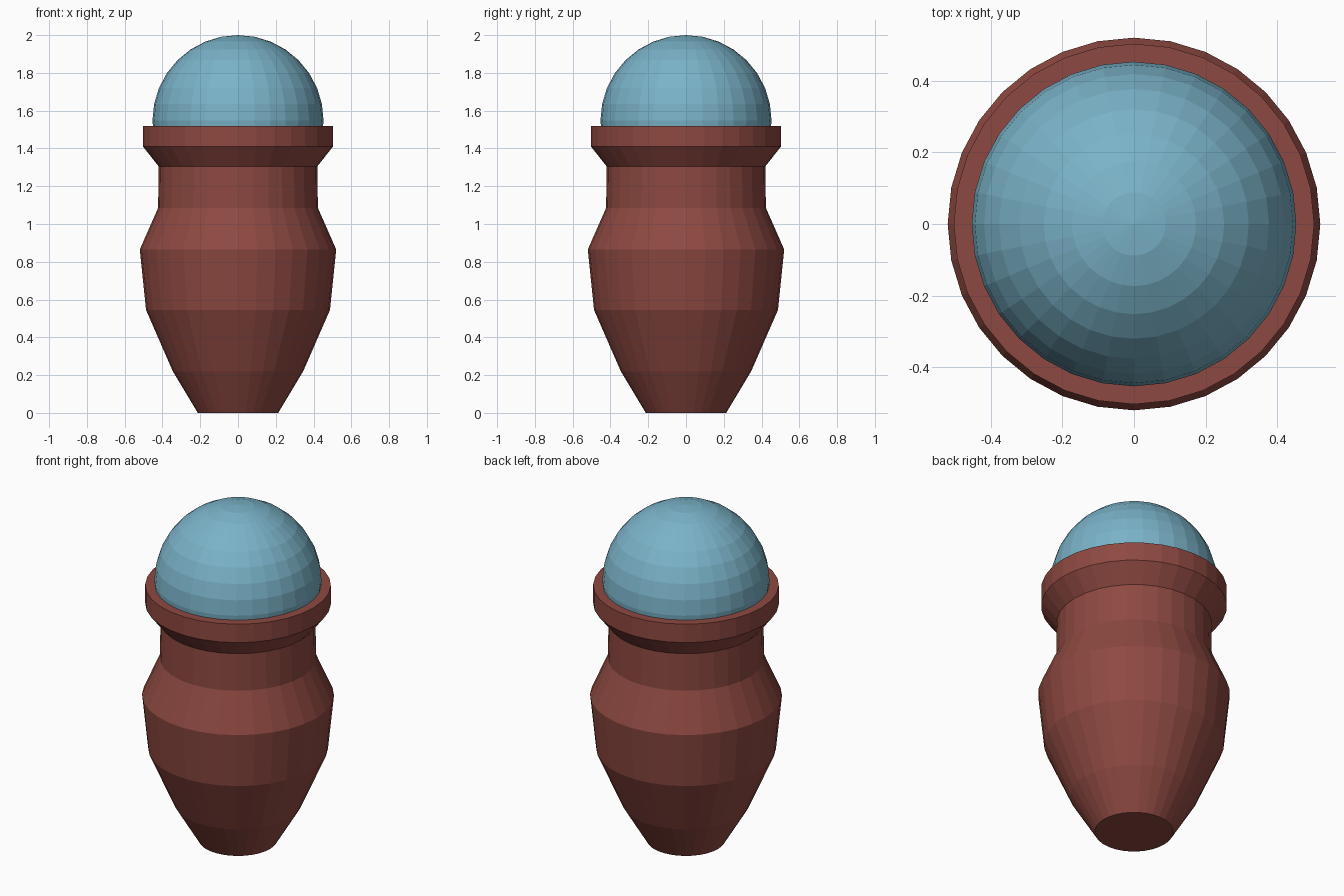
import bpy, bmesh, math

if "Cube" in bpy.data.objects:
    bpy.data.objects.remove(bpy.data.objects["Cube"])

SIDES = 32


def material(name, rgb):
    m = bpy.data.materials.new(name)
    m.diffuse_color = (*rgb, 1.0)
    m.use_nodes = True
    m.node_tree.nodes["Principled BSDF"].inputs["Base Color"].default_value = m.diffuse_color
    return m


def add_object(name, bm, mat):
    bmesh.ops.recalc_face_normals(bm, faces=bm.faces[:])
    mesh = bpy.data.meshes.new(name)
    bm.to_mesh(mesh)
    bm.free()
    mesh.materials.append(mat)
    ob = bpy.data.objects.new(name, mesh)
    bpy.context.collection.objects.link(ob)
    return ob


def lathe(name, profile, mat):
    """Revolve (radius, z) points around z and cap both ends."""
    bm = bmesh.new()
    rings = []
    for r, z in profile:
        rings.append([bm.verts.new((r * math.cos(2 * math.pi * i / SIDES),
                                    r * math.sin(2 * math.pi * i / SIDES), z))
                      for i in range(SIDES)])
    for a, b in zip(rings, rings[1:]):
        for i in range(SIDES):
            j = (i + 1) % SIDES
            bm.faces.new((a[i], a[j], b[j], b[i]))
    bm.faces.new(rings[0])
    bm.faces.new(rings[-1])
    return add_object(name, bm, mat)


red = material("brick red", (0.270, 0.066, 0.053))
blue = material("pale blue", (0.195, 0.450, 0.580))

# Pot body with shoulder, neck and flared rim
lathe("pot_body", [(0.213, 0), (0.345, 0.22), (0.487, 0.545), (0.52, 0.865),
                   (0.423, 1.085), (0.42, 1.305), (0.503, 1.41), (0.503, 1.52)], red)

# Ball resting in the mouth of the pot
bm = bmesh.new()
bmesh.ops.create_uvsphere(bm, u_segments=SIDES, v_segments=16, radius=0.453)
bmesh.ops.translate(bm, verts=bm.verts[:], vec=(0, 0, 1.547))
add_object("dome_ball", bm, blue)
